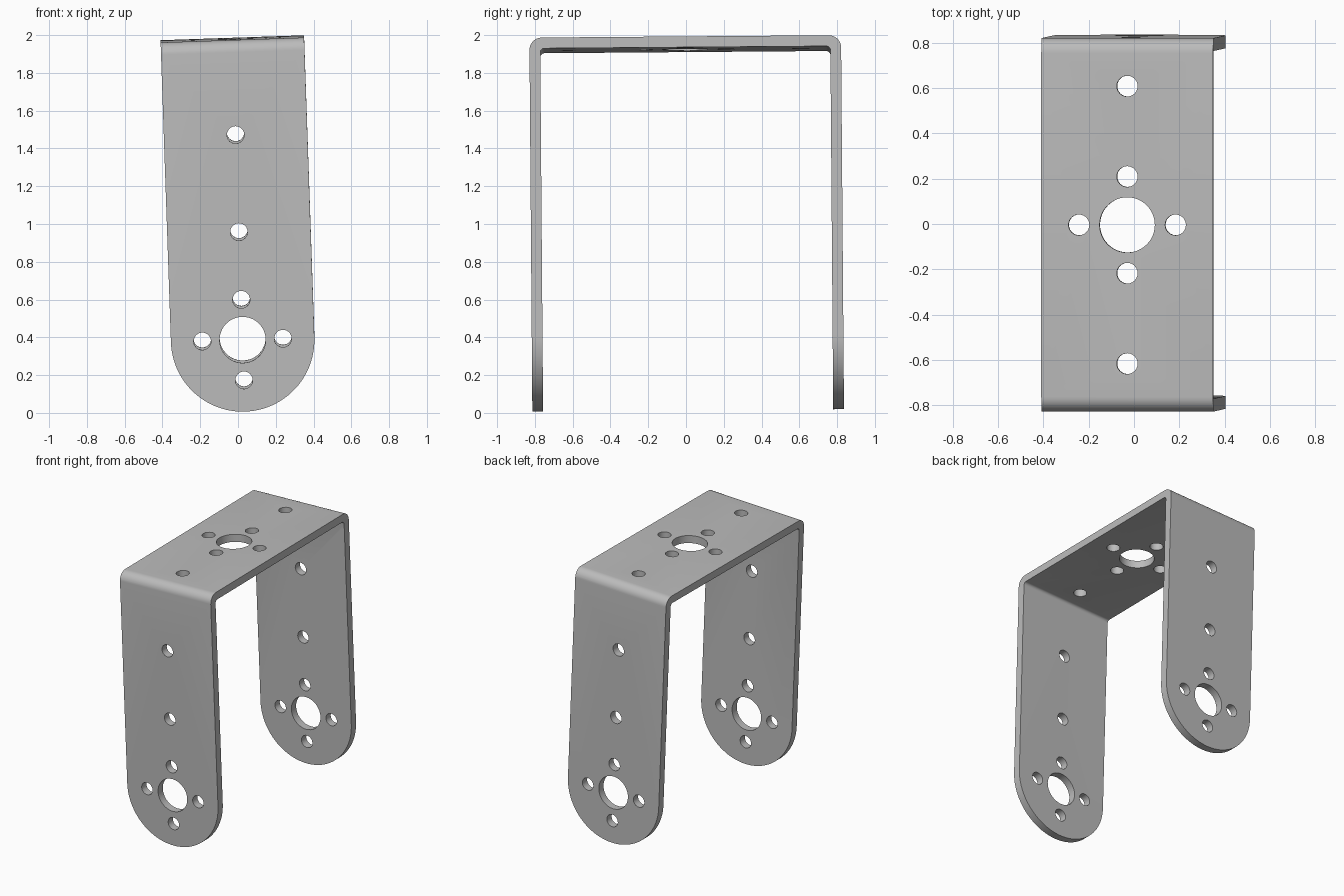
import bpy, bmesh, math
from mathutils import Matrix, Vector

if "Cube" in bpy.data.objects:
    bpy.data.objects.remove(bpy.data.objects["Cube"])

W, L, H, T = 0.76, 1.65, 1.97, 0.057   # width, depth, height, sheet thickness
R_OUT, R_IN = 0.065, 0.022             # bend radii
PIVOT = 1.588                          # depth of the arm pivot below the top face
SMALL, BIG, PITCH = 0.046, 0.122, 0.2135

steel = bpy.data.materials.new("grey steel")
steel.diffuse_color = (0.5, 0.5, 0.5, 1)
steel.use_nodes = True
steel.node_tree.nodes["Principled BSDF"].inputs["Base Color"].default_value = steel.diffuse_color


def arc(cx, cy, r, a0, a1, n):
    return [(cx + r * math.cos(math.radians(a0 + (a1 - a0) * i / n)),
             cy + r * math.sin(math.radians(a0 + (a1 - a0) * i / n))) for i in range(n + 1)]


def prism(name, outline, to_start, sweep):
    """Sweep a flat outline along a vector."""
    bm = bmesh.new()
    face = bm.faces.new([bm.verts.new(to_start(u, v)) for u, v in outline])
    ext = bmesh.ops.extrude_face_region(bm, geom=[face])
    bmesh.ops.translate(bm, vec=Vector(sweep),
                        verts=[g for g in ext["geom"] if isinstance(g, bmesh.types.BMVert)])
    bmesh.ops.recalc_face_normals(bm, faces=bm.faces)
    mesh = bpy.data.meshes.new(name)
    bm.to_mesh(mesh)
    bm.free()
    obj = bpy.data.objects.new(name, mesh)
    bpy.context.collection.objects.link(obj)
    return obj


def apply_boolean(target, cutter, operation):
    mod = target.modifiers.new("cut", "BOOLEAN")
    mod.object, mod.operation, mod.solver = cutter, operation, "EXACT"
    bpy.context.view_layer.objects.active = target
    bpy.ops.object.modifier_apply(modifier=mod.name)
    bpy.data.objects.remove(cutter)


# bent U-shaped strip, top face at z = 0
h, i = L / 2, L / 2 - T
profile = ([(-h, -H)] + arc(-h + R_OUT, -R_OUT, R_OUT, 180, 90, 8)
           + arc(h - R_OUT, -R_OUT, R_OUT, 90, 0, 8) + [(h, -H), (i, -H)]
           + arc(i - R_IN, -T - R_IN, R_IN, 0, 90, 6)
           + arc(-i + R_IN, -T - R_IN, R_IN, 90, 180, 6) + [(-i, -H)])
bracket = prism("bracket", profile, lambda u, v: (-W / 2, u, v), (W, 0, 0))
bracket.data.materials.append(steel)

# rounded arm ends
r = W / 2
ends = [(r, 0.1), (-r, 0.1)] + arc(0, -PIVOT, r, 180, 360, 48)
apply_boolean(bracket, prism("end_shape", ends, lambda u, v: (u, -1, v), (0, 2, 0)), "INTERSECT")

# hole patterns: ring of four around a large bore, plus extra holes
ring = [(0, 0, BIG), (PITCH, 0, SMALL), (-PITCH, 0, SMALL), (0, PITCH, SMALL), (0, -PITCH, SMALL)]
arm_holes = [(x, z - PIVOT, s) for x, z, s in ring] + [(0, -0.502, SMALL), (0, -1.016, SMALL)]
top_holes = ring + [(0, 0.613, SMALL), (0, -0.613, SMALL)]
for x, z, s in arm_holes:
    hole = arc(x, z, s, 0, 345 if s == SMALL else 352.5, 23 if s == SMALL else 47)
    apply_boolean(bracket, prism("arm_hole", hole, lambda u, v: (u, -1, v), (0, 2, 0)), "DIFFERENCE")
for x, y, s in top_holes:
    hole = arc(x, y, s, 0, 345 if s == SMALL else 352.5, 23 if s == SMALL else 47)
    apply_boolean(bracket, prism("top_hole", hole, lambda u, v: (u, v, -0.2), (0, 0, 0.4)), "DIFFERENCE")

# slight lean of the whole bracket
bracket.data.transform(Matrix.Translation((-0.03, -0.004, 1.98))
                       @ Matrix.Rotation(math.radians(0.45), 4, "X")
                       @ Matrix.Rotation(math.radians(-1.97), 4, "Y"))
bracket.select_set(True)
bpy.context.view_layer.objects.active = bracket
bpy.ops.object.shade_smooth_by_angle(angle=math.radians(30))
